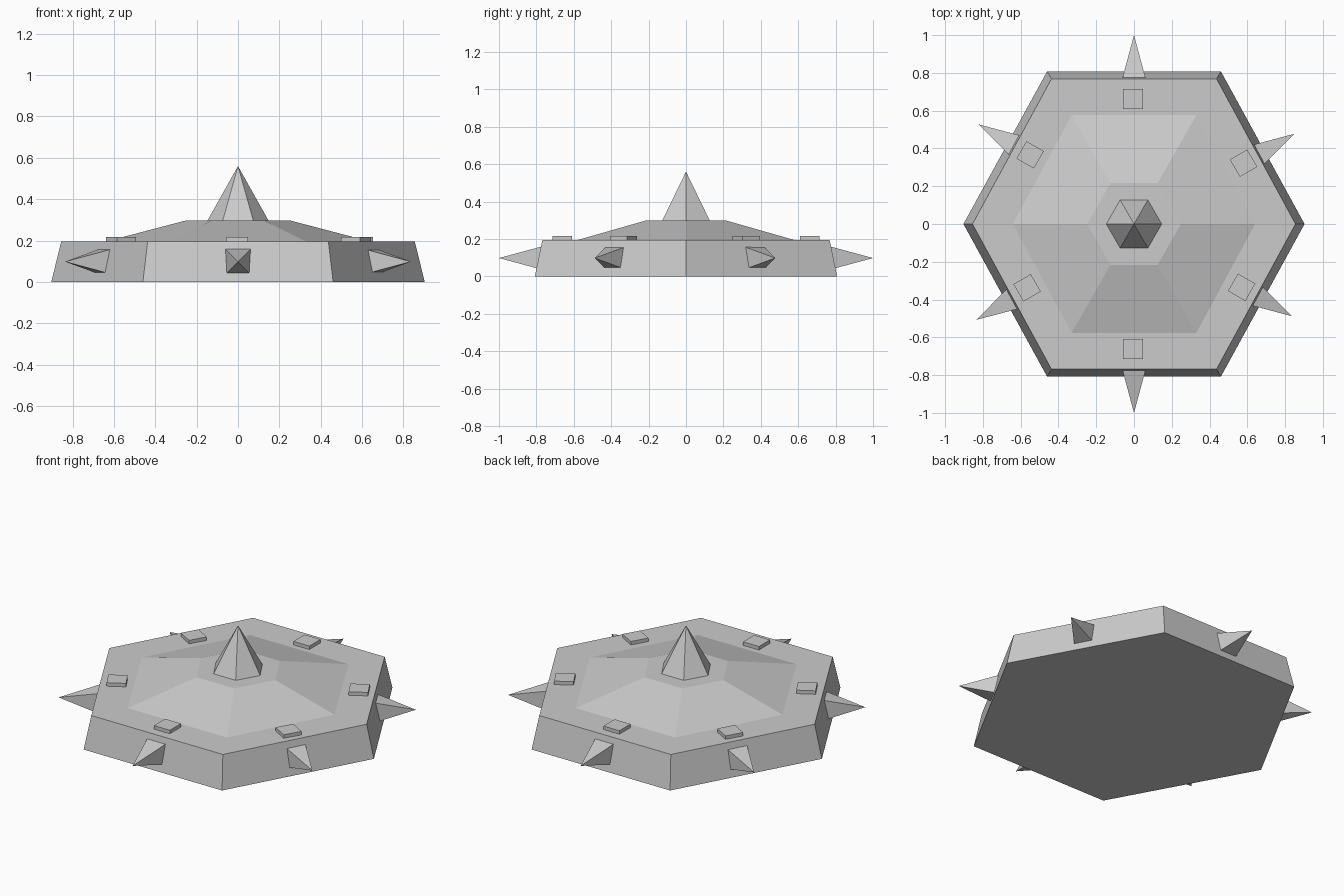
import bpy
import bmesh
from math import radians, cos, sin
from mathutils import Matrix, Vector

cube = bpy.data.objects.get("Cube")
if cube:
    bpy.data.objects.remove(cube, do_unlink=True)

grey = bpy.data.materials.new("plain grey")
grey.use_nodes = True
colour = (0.6, 0.6, 0.6, 1)
grey.diffuse_color = colour
grey.node_tree.nodes["Principled BSDF"].inputs["Base Color"].default_value = colour


def finish(name, bm):
    """Turn a bmesh into a flat-shaded grey object."""
    bmesh.ops.recalc_face_normals(bm, faces=bm.faces)
    mesh = bpy.data.meshes.new(name)
    bm.to_mesh(mesh)
    bm.free()
    mesh.materials.append(grey)
    obj = bpy.data.objects.new(name, mesh)
    bpy.context.collection.objects.link(obj)
    return obj


def hexagon(tip_x, side_x, side_y):
    """Six corners, pointed towards left and right."""
    return [(tip_x, 0), (side_x, side_y), (-side_x, side_y),
            (-tip_x, 0), (-side_x, -side_y), (side_x, -side_y)]


def frustum(name, low, z_low, high, z_high):
    """Six-sided block joining two hexagons."""
    bm = bmesh.new()
    a = [bm.verts.new((x, y, z_low)) for x, y in low]
    b = [bm.verts.new((x, y, z_high)) for x, y in high]
    bm.faces.new(a)
    bm.faces.new(b)
    for i in range(6):
        j = (i + 1) % 6
        bm.faces.new((a[i], a[j], b[j], b[i]))
    return finish(name, bm)


def spike(name, tip, angle):
    """Square pyramid pointing outward, its base sunk in the wall."""
    length, half = 0.23, 0.062
    bm = bmesh.new()
    turn = (Matrix.Translation(tip) @ Matrix.Rotation(radians(angle), 4, 'Z'))
    base = [bm.verts.new(turn @ Vector((-length, half * u, half * v)))
            for u, v in ((-1, -1), (1, -1), (1, 1), (-1, 1))]
    apex = bm.verts.new(tip)
    bm.faces.new(base)
    for i in range(4):
        bm.faces.new((base[i], base[(i + 1) % 4], apex))
    return finish(name, bm)


def stud(name, centre, angle):
    """Thin square plate on the rim."""
    bm = bmesh.new()
    matrix = (Matrix.Translation((*centre, 0.203))
              @ Matrix.Rotation(radians(angle), 4, 'Z')
              @ Matrix.Diagonal((0.106, 0.106, 0.026, 1)))
    bmesh.ops.create_cube(bm, size=1, matrix=matrix)
    return finish(name, bm)


# Body and raised centre
frustum("base_body", hexagon(0.903, 0.46, 0.808), 0, hexagon(0.855, 0.437, 0.768), 0.195)
frustum("raised_mound", hexagon(0.645, 0.332, 0.58), 0.194, hexagon(0.248, 0.125, 0.216), 0.298)

# Central spike
bm = bmesh.new()
bmesh.ops.create_cone(bm, cap_ends=True, segments=6, radius1=0.148, radius2=0,
                      depth=0.264, matrix=Matrix.Translation((0, 0, 0.428))
                      @ Matrix.Rotation(radians(90), 4, 'Z'))
# Keep two corners on the left-right axis
if max(v.co.x for v in bm.verts) < 0.14:
    bmesh.ops.rotate(bm, verts=bm.verts, matrix=Matrix.Rotation(radians(30), 3, 'Z'))
finish("centre_spike", bm)

# Wall spikes and rim studs, one of each per side: angle, spike tip, stud centre
sides = {
    "front": (-90, (0, -1), (-0.005, -0.662)),
    "front_left": (-30, (0.836, -0.488), (0.57, -0.335)),
    "back_left": (30, (0.848, 0.477), (0.58, 0.322)),
    "back": (90, (0, 1), (-0.005, 0.662)),
    "back_right": (150, (-0.822, 0.527), (-0.55, 0.366)),
    "front_right": (-150, (-0.836, -0.508), (-0.566, -0.338)),
}
for side, (angle, tip, centre) in sides.items():
    spike(side + "_spike", Vector((*tip, 0.098)), angle)
    stud(side + "_stud", centre, angle)
